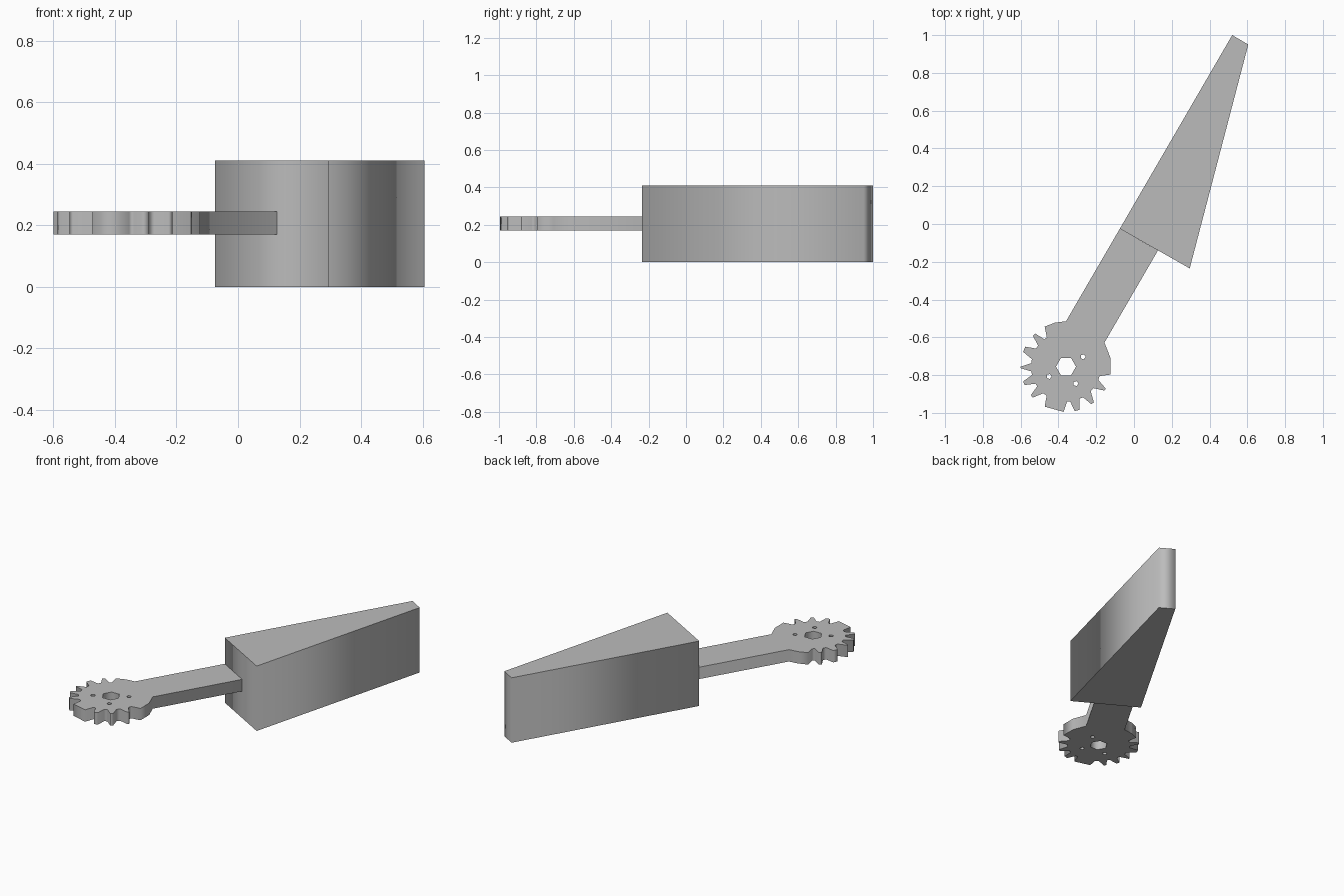
import bpy
import math
from mathutils import Vector

old = bpy.data.objects.get("Cube")
if old:
    bpy.data.objects.remove(old, do_unlink=True)

grey = bpy.data.materials.new("plain grey")
grey.use_nodes = True
grey.diffuse_color = (0.5, 0.5, 0.5, 1)
grey.node_tree.nodes["Principled BSDF"].inputs["Base Color"].default_value = grey.diffuse_color


def plate(name, outlines, bottom, top):
    """Extrude closed flat outlines; outlines inside the first become holes."""
    curve = bpy.data.curves.new(name, "CURVE")
    curve.dimensions = "2D"
    curve.fill_mode = "BOTH"
    curve.extrude = (top - bottom) / 2
    for outline in outlines:
        spline = curve.splines.new("POLY")
        spline.points.add(len(outline) - 1)
        for point, (x, y) in zip(spline.points, outline):
            point.co = (x, y, 0, 1)
        spline.use_cyclic_u = True
    curve.materials.append(grey)
    obj = bpy.data.objects.new(name, curve)
    obj.location.z = (top + bottom) / 2
    bpy.context.collection.objects.link(obj)
    bpy.ops.object.select_all(action="DESELECT")
    obj.select_set(True)
    bpy.context.view_layer.objects.active = obj
    bpy.ops.object.convert(target="MESH")
    return bpy.context.object


def polar(center, radius, degrees):
    angle = math.radians(degrees)
    return center + radius * Vector((math.cos(angle), math.sin(angle)))


def ring(center, radius, sides):
    return [polar(center, radius, 360 * i / sides) for i in range(sides)]


# Tapered block
plate("tapered_block", [[(-0.075, -0.025), (0.295, -0.235), (0.605, 0.95), (0.52, 1.0)]], 0, 0.41)

# Toothed head: each tooth tip spans a start and end angle
hub = Vector((-0.36, -0.755))
tip, root = 0.24, 0.185
teeth = [(104, 118), (133, 137), (154, 161), (180, 182), (199, 204), (219, 223),
         (242, 267), (281, 287), (304, 308), (328, 331), (350, 371)]
outline = [polar(hub, tip, 90)]
for i, (start, end) in enumerate(teeth):
    outline += [polar(hub, tip, start), polar(hub, tip, end)]
    if i + 1 < len(teeth):
        gap = teeth[i + 1][0] - end
        outline += [polar(hub, root, end + gap * f) for f in (0.35, 0.7)]
outline.append(polar(hub, tip, 392))

# Straight shank joining the head to the block
outline += [(0.127, -0.14), (-0.075, -0.025)]

# Hexagonal bore and three small pin holes
holes = [ring(hub, 0.053, 6)]
holes += [ring(polar(hub, 0.104, a), 0.014, 5) for a in (30, 210, 300)]
plate("shank_with_toothed_head", [outline] + holes, 0.17, 0.245)
